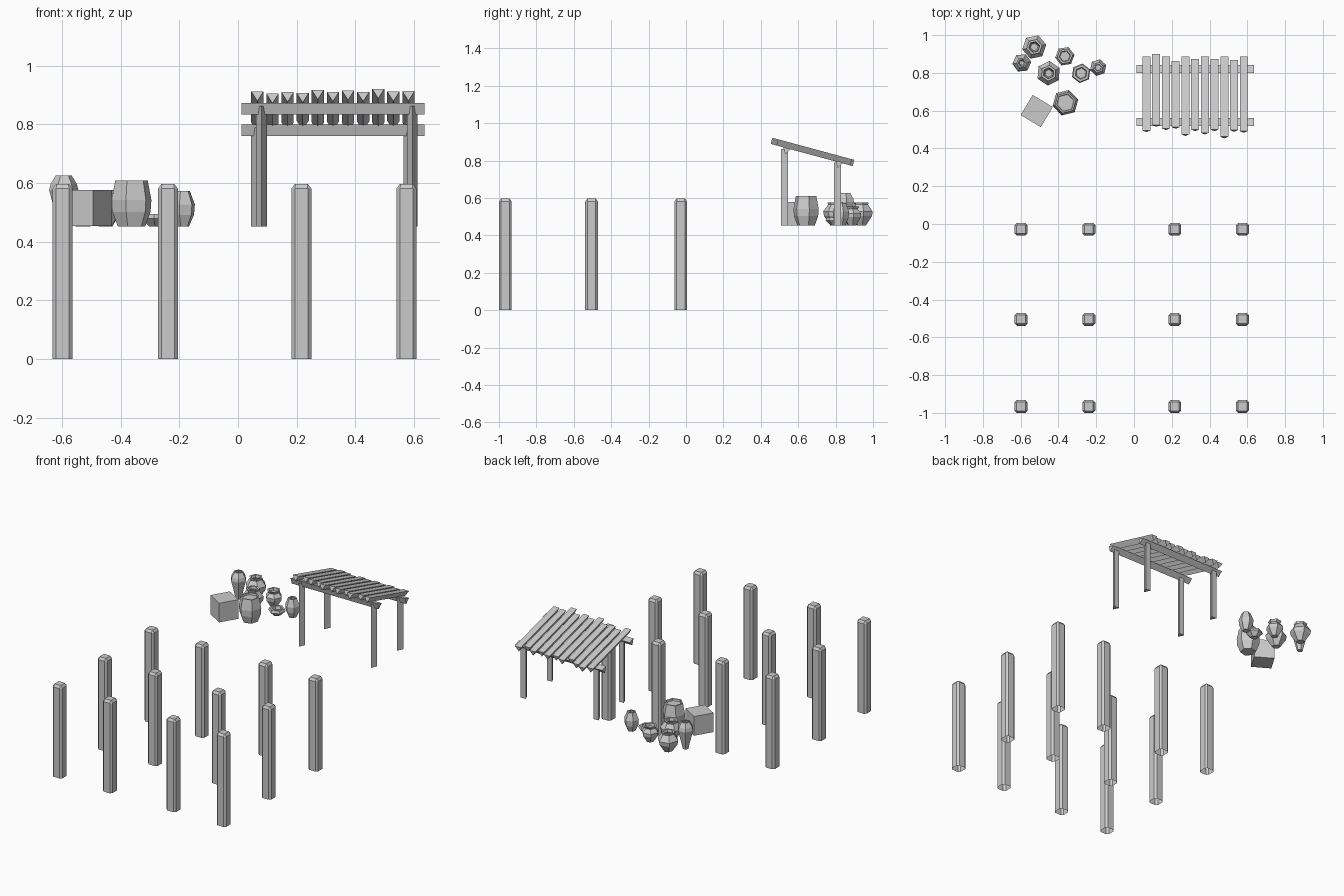
import bpy, bmesh, math
from mathutils import Vector

if "Cube" in bpy.data.objects:
    bpy.data.objects.remove(bpy.data.objects["Cube"])

BASE = 0.452  # level of the raised group at the back


def finish(bm, name):
    bmesh.ops.recalc_face_normals(bm, faces=bm.faces)
    me = bpy.data.meshes.new(name)
    bm.to_mesh(me)
    bm.free()
    ob = bpy.data.objects.new(name, me)
    bpy.context.collection.objects.link(ob)
    return ob


def loft(bm, rings, cap_start=True, cap_end=True):
    rows = [[bm.verts.new(p) for p in r] for r in rings]
    n = len(rows[0])
    for a, b in zip(rows, rows[1:]):
        for i in range(n):
            bm.faces.new((a[i], a[(i + 1) % n], b[(i + 1) % n], b[i]))
    if cap_start:
        bm.faces.new(rows[0][::-1])
    if cap_end:
        bm.faces.new(rows[-1])


def prism(name, p, q, up, width, depth):
    """Split log: flat side towards up, sharp edge on the other side."""
    p, q, up = Vector(p), Vector(q), Vector(up).normalized()
    side = (q - p).normalized().cross(up) * width / 2
    bm = bmesh.new()
    loft(bm, [[c - side, c + side, c - up * depth] for c in (p, q)])
    return finish(bm, name)


def pot(name, x, y, profile, turn, sides=6):
    """Faceted vessel from (radius, height) pairs."""
    bm = bmesh.new()
    rings = []
    for r, h in profile:
        rings.append([(x + r * math.cos(turn + math.tau * i / sides),
                       y + r * math.sin(turn + math.tau * i / sides),
                       BASE + h) for i in range(sides)])
    loft(bm, rings)
    return finish(bm, name)


# Chamfered columns, open underneath
def column(name, x, y, half=0.034, cut=0.012, h=0.596):
    def ring(a, c, z):
        b = a - c
        return [(x + u, y + v, z) for u, v in
                ((a, -b), (a, b), (b, a), (-b, a), (-a, b), (-a, -b), (-b, -a), (b, -a))]
    bm = bmesh.new()
    loft(bm, [ring(half, cut, 0), ring(half, cut, h - 0.015),
              ring(half - 0.011, 0.003, h)], cap_start=False)
    finish(bm, name)


for j, y in enumerate((-0.966, -0.505, -0.028)):
    for i, x in enumerate((-0.598, -0.239, 0.216, 0.574)):
        column(f"column_{j}_{i}", x, y)

# Shelter posts
for name, x, y, top in (("front_post_left", 0.08, 0.546, 0.862),
                        ("front_post_right", 0.594, 0.546, 0.862),
                        ("back_post_left", 0.063, 0.829, 0.79),
                        ("back_post_right", 0.583, 0.829, 0.79)):
    prism(name, (x, y, BASE), (x, y, top), (0, 1, 0), 0.037, 0.038)

# Cross beams and sloping roof slats
SLOPE = 0.27
NORMAL = (0, SLOPE, 1)
prism("front_beam", (0.012, 0.54, 0.867), (0.635, 0.54, 0.867), NORMAL, 0.043, 0.035)
prism("back_beam", (0.012, 0.82, 0.794), (0.635, 0.82, 0.794), NORMAL, 0.043, 0.035)
fronts = (.495, .524, .506, .513, .475, .500, .483, .500, .462, .497, .492)
backs = (.887, .900, .887, .862, .887, .873, .887, .873, .887, .867, .887)
for i, (a, b) in enumerate(zip(fronts, backs)):
    x = 0.066 + i * 0.0515
    top = lambda y: 0.922 - SLOPE * (y - 0.46)
    prism(f"roof_slat_{i}", (x, a, top(a)), (x, b, top(b)), NORMAL, 0.042, 0.034)

# Crate
bm = bmesh.new()
bmesh.ops.create_cube(bm, size=0.124)
crate = finish(bm, "crate")
crate.location = (-0.515, 0.598, BASE + 0.063)
crate.rotation_euler.z = math.radians(-31)

# Barrel with a recessed lid
pot("barrel", -0.363, 0.642,
    [(0.048, 0), (0.067, 0.05), (0.07, 0.09), (0.057, 0.157), (0.048, 0.157), (0.046, 0.145)], 0.25)

# Jars with narrow mouths
jar = [(0.026, 0), (0.060, 0.05), (0.065, 0.075), (0.038, 0.112), (0.042, 0.124),
       (0.030, 0.124), (0.026, 0.108), (0.045, 0.072), (0.02, 0.02)]
pot("jar_back", -0.528, 0.937, jar, 0.2)
pot("jar_middle", -0.452, 0.798, jar, 0.45)
pot("tall_jar", -0.594, 0.853,
    [(0.018, 0), (0.036, 0.07), (0.05, 0.125), (0.045, 0.145), (0.027, 0.174),
     (0.019, 0.174), (0.035, 0.13), (0.012, 0.03)], 0.1)
pot("end_jar", -0.19, 0.828,
    [(0.024, 0), (0.042, 0.04), (0.045, 0.075), (0.027, 0.121), (0.018, 0.121),
     (0.032, 0.07), (0.016, 0.02)], 0.3)

# Wide pot and low bowl
pot("wide_pot", -0.366, 0.888,
    [(0.022, 0), (0.05, 0.045), (0.052, 0.065), (0.032, 0.088), (0.042, 0.102),
     (0.031, 0.102), (0.027, 0.086)], 0.15)
pot("low_bowl", -0.28, 0.798,
    [(0.024, 0), (0.052, 0.027), (0.046, 0.043), (0.033, 0.043), (0.028, 0.022)], 0.4)
